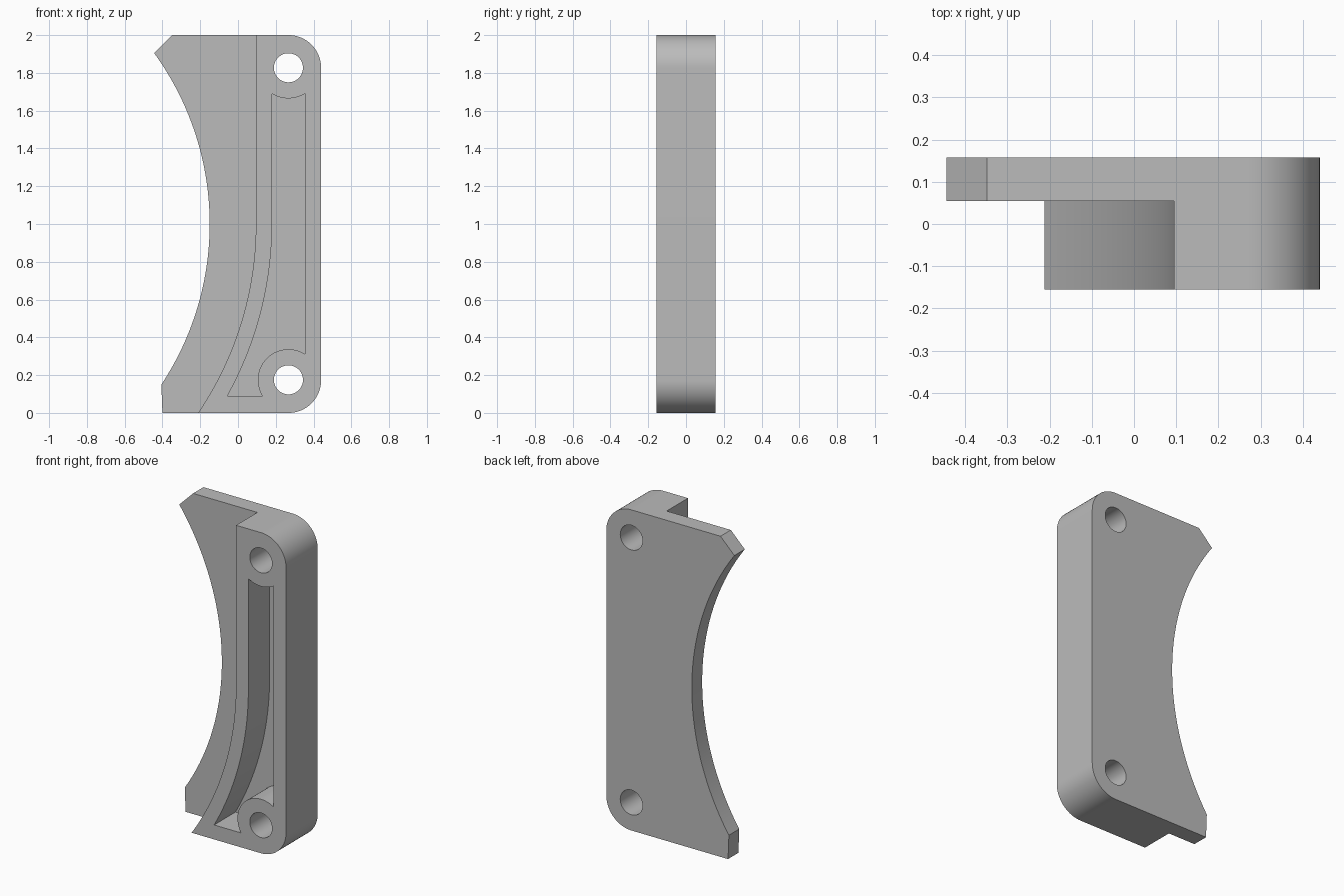
import bpy, bmesh
from math import sin, cos, asin, acos, pi, radians

if "Cube" in bpy.data.objects:
    bpy.data.objects.remove(bpy.data.objects["Cube"], do_unlink=True)

FRONT, STEP, BACK = -0.155, 0.055, 0.157
RIM_X, MID_Z = -1.69, 1.0              # shared centre of the big concentric arcs
HOLE_X, HOLES_Z = 0.267, (0.175, 1.827)
HOLE_R, BOSS_R, CORNER_R = 0.077, 0.162, 0.173

grey = bpy.data.materials.new("plain grey")
grey.use_nodes = True
grey.diffuse_color = (0.5, 0.5, 0.5, 1)
grey.node_tree.nodes["Principled BSDF"].inputs["Base Color"].default_value = (0.5, 0.5, 0.5, 1)


def arc(cx, cz, r, a, b, n=32):
    return [(cx + r * cos(a + (b - a) * i / n), cz + r * sin(a + (b - a) * i / n))
            for i in range(n + 1)]


def prism(name, profile, y0, y1):
    """Extrude an x-z profile from y0 to y1."""
    bm = bmesh.new()
    face = bm.faces.new([bm.verts.new((x, y0, z)) for x, z in profile])
    side = bmesh.ops.extrude_face_region(bm, geom=[face])["geom"]
    bmesh.ops.translate(bm, vec=(0, y1 - y0, 0),
                        verts=[v for v in side if isinstance(v, bmesh.types.BMVert)])
    bmesh.ops.recalc_face_normals(bm, faces=bm.faces)
    mesh = bpy.data.meshes.new(name)
    bm.to_mesh(mesh)
    bm.free()
    mesh.materials.append(grey)
    obj = bpy.data.objects.new(name, mesh)
    bpy.context.collection.objects.link(obj)
    return obj


def cut(target, cutter):
    cutter.hide_render = True
    mod = target.modifiers.new("cut", "BOOLEAN")
    mod.operation, mod.solver, mod.object = "DIFFERENCE", "EXACT", cutter
    bpy.context.view_layer.objects.active = target
    bpy.ops.object.modifier_apply(modifier=mod.name)
    bpy.data.objects.remove(cutter, do_unlink=True)


# Full silhouette: rounded right corners, concave left edge, clipped tips
R = 1.54
outline = [(-0.40, 0)]
outline += arc(HOLE_X, CORNER_R, CORNER_R, -pi / 2, 0, 24)
outline += arc(HOLE_X, 2 - CORNER_R, CORNER_R, 0, pi / 2, 24)
outline += [(-0.348, 2)]
outline += arc(RIM_X, MID_Z, R, asin(0.905 / R), asin(-0.85 / R), 64)
bracket = prism("bracket", outline, FRONT, BACK)

# Step in front of the thin plate: curved below, straight above the middle
R = 1.785
relief = arc(RIM_X, MID_Z, R, asin(-1.1 / R), 0, 48)
relief += [(RIM_X + R, 2.1), (-1, 2.1), (-1, -0.1)]
cut(bracket, prism("step_cutter", relief, FRONT - 0.1, STEP))

# Pocket that follows the step and wraps round both screw bosses
R, RIGHT, FLOOR = 1.87, 0.355, 0.09
low, high = HOLES_Z
half_l = acos((RIM_X + R - HOLE_X) / BOSS_R)
half_r = acos((RIGHT - HOLE_X) / BOSS_R)
pocket = arc(RIM_X, MID_Z, R, 0, asin((FLOOR - MID_Z) / R), 48)
pocket += arc(HOLE_X, low, BOSS_R, pi + asin((low - FLOOR) / BOSS_R), half_r, 40)
pocket += arc(HOLE_X, high, BOSS_R, -half_r, -half_l, 20)
cut(bracket, prism("pocket_cutter", pocket, FRONT - 0.1, STEP))

# Screw holes
for z in HOLES_Z:
    ring = arc(HOLE_X, z, HOLE_R, 0, 2 * pi, 48)[:-1]
    cut(bracket, prism("hole_cutter", ring, FRONT - 0.1, BACK + 0.1))

bpy.ops.object.select_all(action="DESELECT")
bracket.select_set(True)
bpy.context.view_layer.objects.active = bracket
bpy.ops.object.shade_smooth_by_angle(angle=radians(20))
